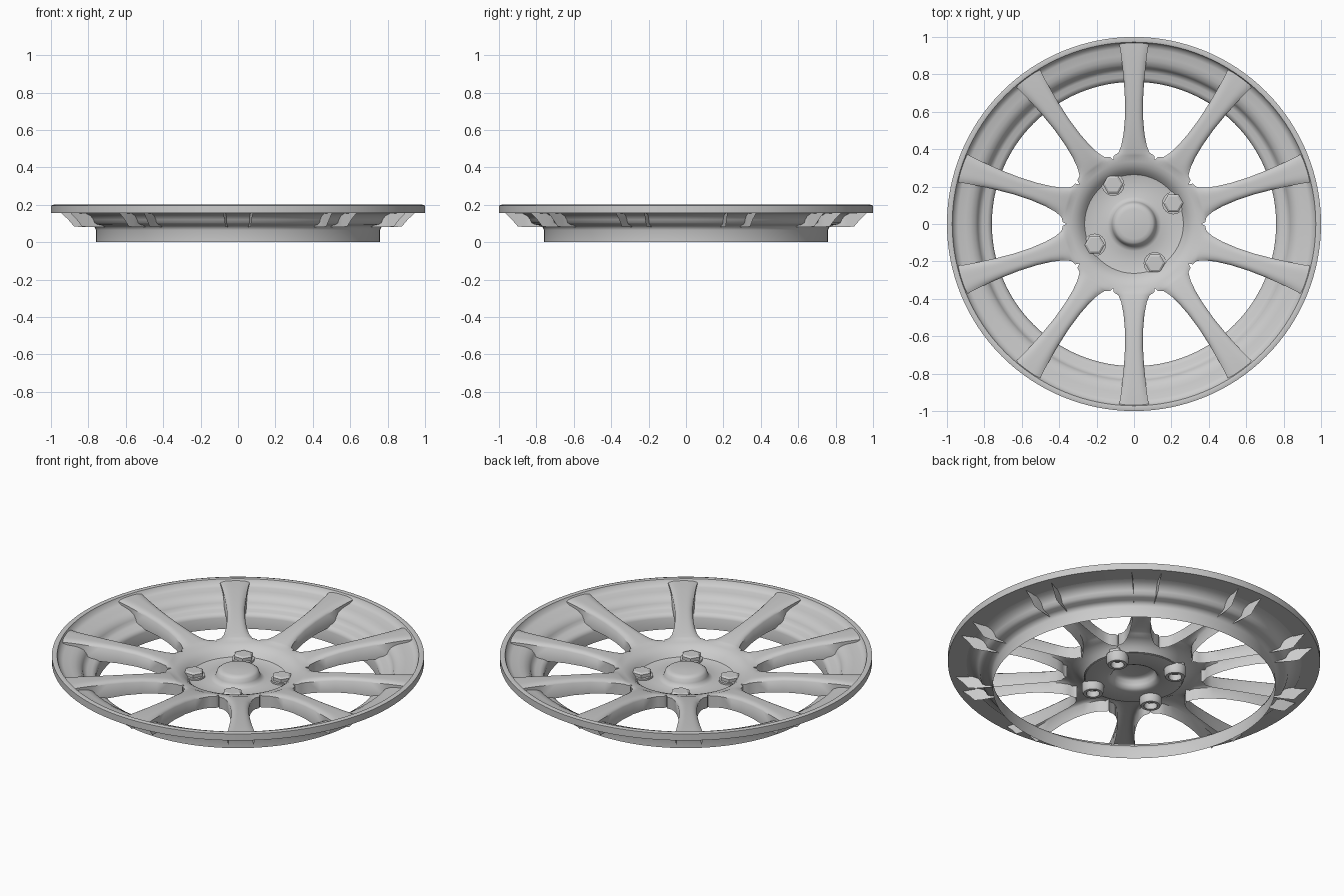
import bpy, bmesh
from math import sin, cos, pi, radians
from mathutils import Matrix, Vector

if "Cube" in bpy.data.objects:
    bpy.data.objects.remove(bpy.data.objects["Cube"])


def finish(name, bm, angle=35):
    bmesh.ops.remove_doubles(bm, verts=bm.verts, dist=0.0004)
    bmesh.ops.recalc_face_normals(bm, faces=bm.faces)
    me = bpy.data.meshes.new(name)
    bm.to_mesh(me)
    bm.free()
    ob = bpy.data.objects.new(name, me)
    bpy.context.collection.objects.link(ob)
    bpy.ops.object.select_all(action='DESELECT')
    bpy.context.view_layer.objects.active = ob
    ob.select_set(True)
    bpy.ops.object.shade_smooth_by_angle(angle=radians(angle))
    return ob


def lathe(name, profile, steps=128, centre=(0, 0), angle=35):
    """Revolve an (r, z) profile round a vertical axis."""
    bm = bmesh.new()
    rings = [[bm.verts.new((centre[0] + r * cos(2 * pi * i / steps),
                            centre[1] + r * sin(2 * pi * i / steps), z))
              for i in range(steps)] for r, z in profile]
    for a, b in zip(rings, rings[1:]):
        for i in range(steps):
            j = (i + 1) % steps
            bm.faces.new((a[i], a[j], b[j], b[i]))
    return finish(name, bm, angle)


# Rim: rolled lip, flat shoulder, drop and open barrel
lathe("rim", [(0.90, 0.154), (1.0, 0.157), (1.0, 0.196), (0.985, 0.2), (0.972, 0.197),
              (0.962, 0.172), (0.94, 0.163), (0.90, 0.158), (0.875, 0.152), (0.85, 0.14),
              (0.835, 0.12), (0.828, 0.103), (0.81, 0.094), (0.785, 0.09), (0.767, 0.082),
              (0.76, 0.065), (0.76, 0.0)], angle=55)

# Spokes and hub ring: one 36 degree sector, repeated ten times
HALF = radians(18)
COLS = 12
ring_rows = [(0.262, 0.062), (0.27, 0.072), (0.285, 0.09), (0.31, 0.108), (0.335, 0.117), (0.36, 0.122)]
# distance out, half width, top z, crown drop at the edge, bottom of side wall
spoke_rows = [(0.36, 0.108, 0.126, 0.006, 0.05), (0.38, 0.084, 0.130, 0.010, 0.052),
              (0.42, 0.068, 0.138, 0.014, 0.058), (0.48, 0.056, 0.148, 0.016, 0.066),
              (0.56, 0.049, 0.159, 0.016, 0.075), (0.66, 0.048, 0.169, 0.016, 0.08),
              (0.76, 0.054, 0.177, 0.015, 0.08), (0.86, 0.064, 0.183, 0.012, 0.08),
              (0.90, 0.069, 0.185, 0.011, 0.085), (0.93, 0.073, 0.186, 0.010, 0.12),
              (0.97, 0.081, 0.187, 0.008, 0.158)]

bm = bmesh.new()
for k in range(10):
    turn = Matrix.Rotation(k * pi / 5, 4, 'Z')
    ts = [2 * i / COLS - 1 for i in range(COLS + 1)]

    def vert(x, y, z):
        return bm.verts.new(turn @ Vector((x, y, z)))

    rows = [[vert(r * sin(t * HALF), r * cos(t * HALF), z) for t in ts] for r, z in ring_rows]
    rows += [[vert(w * t, y + (0.0 if n else 0.006), z - drop * t ** 4) for t in ts]
             for n, (y, w, z, drop, _) in enumerate(spoke_rows)]
    for a, b in zip(rows, rows[1:]):
        for i in range(COLS):
            bm.faces.new((a[i], a[i + 1], b[i + 1], b[i]))
    # side walls running from the hub notch to the rim
    edge_rows = rows[len(ring_rows) - 1:]
    for s, col in ((-1, 0), (1, COLS)):
        low = [vert(s * 0.36 * sin(HALF), 0.36 * cos(HALF), 0.05)]
        low += [vert(s * w, y, zb) for y, w, _, _, zb in spoke_rows]
        for i in range(len(low) - 1):
            bm.faces.new((edge_rows[i][col], edge_rows[i + 1][col], low[i + 1], low[i]))
finish("spokes_and_hub_ring", bm, 50)

# Hub plate with raised centre cap
lathe("hub_plate", [(0.0005, 0.121), (0.08, 0.12), (0.10, 0.116), (0.112, 0.106),
                    (0.118, 0.085), (0.126, 0.068), (0.145, 0.06), (0.20, 0.059),
                    (0.25, 0.06), (0.27, 0.066)], 64, angle=60)

# Four wheel bolts: washer sleeve open at the back, chamfered hex head
for i in range(4):
    a = radians(28 + 90 * i)
    c = (0.238 * cos(a), 0.238 * sin(a))
    lathe("bolt_sleeve", [(0.036, 0.05), (0.036, 0.014), (0.052, 0.014), (0.06, 0.03),
                          (0.06, 0.07), (0.045, 0.072)], 24, c)
    lathe("bolt_head", [(0.054, 0.06), (0.054, 0.09), (0.042, 0.097), (0.0005, 0.097)], 6, c, 15)
